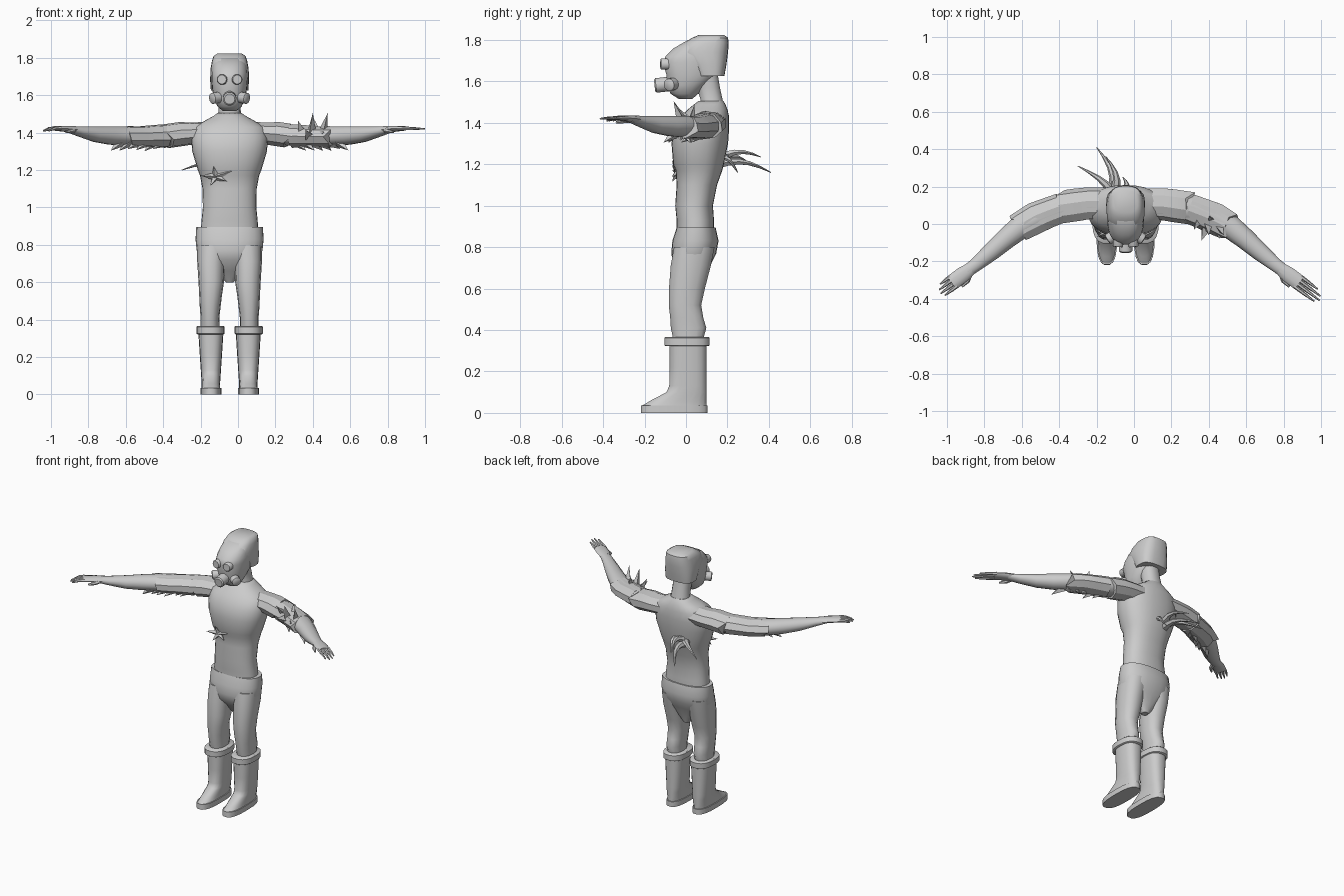
import bpy, bmesh, math, random
from mathutils import Vector

random.seed(4)
CX = -0.045          # body centreline


def finish(name, bm, smooth=40):
    bmesh.ops.recalc_face_normals(bm, faces=bm.faces)
    me = bpy.data.meshes.new(name)
    bm.to_mesh(me)
    bm.free()
    ob = bpy.data.objects.new(name, me)
    bpy.context.collection.objects.link(ob)
    bpy.ops.object.select_all(action='DESELECT')
    ob.select_set(True)
    bpy.context.view_layer.objects.active = ob
    if smooth:
        bpy.ops.object.shade_smooth_by_angle(angle=math.radians(smooth))
    return ob


def skin(name, loops, smooth=40):
    # bridge successive closed loops and cap both ends
    bm = bmesh.new()
    rings = [[bm.verts.new(p) for p in lp] for lp in loops]
    n = len(rings[0])
    for a, b in zip(rings, rings[1:]):
        for i in range(n):
            j = (i + 1) % n
            bm.faces.new((a[i], a[j], b[j], b[i]))
    bm.faces.new(rings[0])
    bm.faces.new(rings[-1])
    return finish(name, bm, smooth)


def power(v, e):
    return math.copysign(abs(v) ** (2 / e), v)


def stack(name, rows, cx=0, e=2.3, n=20, smooth=40):
    # horizontal sections: (z, half width, y front, y back[, centre x])
    loops = []
    for z, hx, y0, y1, *c in rows:
        c = c[0] if c else cx
        loops.append([(CX + c + hx * power(math.cos(t), e),
                       (y0 + y1) / 2 + (y1 - y0) / 2 * power(math.sin(t), e), z)
                      for t in (2 * math.pi * i / n for i in range(n))])
    return skin(name, loops, smooth)


def tube(name, path, side=1, n=12, smooth=40, jag=0):
    # path rows: (x, y, z, half width, half height); side mirrors about centreline
    pts = [Vector((CX + side * p[0], p[1], p[2])) for p in path]
    loops = []
    for i, p in enumerate(pts):
        d = (pts[min(i + 1, len(pts) - 1)] - pts[max(i - 1, 0)]).normalized()
        s = d.cross(Vector((0, 0, 1))).normalized()
        u = s.cross(d)
        w, h = path[i][3:]
        end = i == len(pts) - 1
        loops.append([p + s * w * math.cos(t) + u * h * math.sin(t)
                      + d * (random.uniform(-jag, jag) if end else 0)
                      for t in (2 * math.pi * k / n for k in range(n))])
    return skin(name, loops, smooth)


def disc(name, a, b, r0, r1, n=14):
    # round fitting between two points
    a, b = Vector(a) + Vector((CX, 0, 0)), Vector(b) + Vector((CX, 0, 0))
    q = (b - a).to_track_quat('Z', 'Y')
    ring = lambda c, r: [c + q @ Vector((r * math.cos(t), r * math.sin(t), 0))
                         for t in (2 * math.pi * i / n for i in range(n))]
    return skin(name, [ring(a, r0), ring(b, r0), ring(b + (b - a) * 0.08, r1)])


def spike(name, base, tip, r, n=4):
    base, tip = Vector(base), Vector(tip)
    q = (tip - base).to_track_quat('Z', 'Y')
    bm = bmesh.new()
    vs = [bm.verts.new(base + q @ Vector((r * math.cos(t), r * math.sin(t), 0)))
          for t in (2 * math.pi * i / n for i in range(n))]
    top = bm.verts.new(tip)
    for i in range(n):
        bm.faces.new((vs[i], vs[(i + 1) % n], top))
    bm.faces.new(vs)
    return finish(name, bm, 0)


# torso and neck
stack("torso", [(.86, .155, -.045, .135), (.93, .15, -.045, .135), (1.0, .143, -.052, .13),
                (1.1, .145, -.045, .15), (1.17, .158, -.05, .175), (1.2, .17, -.062, .183),
                (1.3, .2, -.07, .203), (1.37, .205, -.06, .208), (1.43, .19, -.025, .208),
                (1.465, .13, .01, .2), (1.49, .085, .04, .19), (1.505, .065, .06, .18)], n=28)
stack("neck", [(1.45, .075, .05, .19), (1.51, .06, .07, .178), (1.57, .058, .05, .165),
               (1.66, .06, .02, .15)], n=14)

# trousers: hips and two legs
stack("trouser_hips", [(.895, .178, -.045, .143), (.83, .182, -.066, .157), (.77, .176, -.071, .146),
                       (.72, .155, -.062, .122), (.66, .08, -.01, .095), (.60, .02, .03, .075)], n=24)
for s, tag in ((-1, "right"), (1, "left")):
    stack("trouser_leg_" + tag, [
        (.80, .085, -.06, .14, s * .09), (.71, .074, -.076, .122, s * .099), (.6, .068, -.084, .093, s * .098),
        (.52, .06, -.085, .075, s * .102), (.46, .055, -.078, .085, s * .104),
        (.41, .05, -.075, .1, s * .105), (.34, .05, -.06, .08, s * .105)], n=14)
    # boots
    stack("boot_" + tag, [
        (.036, .05, -.212, .1), (.058, .049, -.175, .1), (.1, .052, -.095, .1),
        (.13, .054, -.082, .1), (.22, .06, -.08, .1), (.33, .067, -.08, .1)], s * .1, 2.6, 18)
    stack("boot_sole_" + tag, [(0, .056, -.22, .106), (.036, .056, -.218, .106)], s * .1, 2.7, 18)
    stack("boot_cuff_" + tag, [(.322, .07, -.1, .11), (.326, .076, -.106, .116),
                               (.362, .076, -.106, .116), (.367, .07, -.1, .11)], s * .102, 2.4, 18)

# head, mask and hood
stack("face_mask", [(1.515, .035, -.035, .03), (1.54, .065, -.075, .06), (1.58, .082, -.095, .1),
                    (1.63, .093, -.095, .15), (1.69, .098, -.112, .16), (1.72, .097, -.1, .17),
                    (1.76, .092, -.06, .18), (1.8, .083, .01, .18)], n=22)
stack("hood", [(1.625, .1, .05, .185), (1.68, .104, .02, .195), (1.74, .102, -.04, .203),
               (1.785, .094, -.01, .206), (1.81, .085, .03, .203), (1.823, .065, .06, .185)], e=2.8, n=24)
disc("mask_snout", (0, -.06, 1.59), (0, -.145, 1.58), .036, .028)
for s, tag in ((-1, "right"), (1, "left")):
    disc("eye_lens_" + tag, (s * .036, -.06, 1.683), (s * .041, -.118, 1.684), .028, .024)
    disc("mask_filter_" + tag, (s * .045, -.05, 1.59), (s * .092, -.082, 1.583), .03, .024)

# arms, sleeves, wraps and hands
for s, tag, reach in ((-1, "right", .6), (1, "left", 1.0)):
    tube("arm_" + tag, [
        (.1, .11, 1.405, .08, .05), (.24, .105, 1.393, .08, .058), (.36, .08, 1.385, .075, .057),
        (.47, .035, 1.383, .07, .05), (.56, -.015, 1.382, .064, .053), (.64, -.08, 1.385, .056, .05),
        (.72, -.15, 1.392, .048, .042), (.80, -.217, 1.406, .037, .028),
        (.86, -.262, 1.418, .033, .018)], s, 14)
    tube("sleeve_" + tag, [
        (.08, .11, 1.4, .085, .06), (.2, .108, 1.395, .088, .06), (.26, .1, 1.392, .09, .066),
        (.33, .09, 1.382, .09, .066)], s, 9, 25, .03)
    tube("arm_wrap_" + tag, [
        (.34, .085, 1.382, .082, .064), (.42, .055, 1.38, .084, .06), (.48, .03, 1.378, .088, .056),
        (.56, -.015, 1.378, .08, .058)], s, 9, 25, .035)
    # ragged strips under the forearm
    for k in range(6):
        x = .36 + k * .045
        y = .07 - k * .025
        spike("torn_strip_%s_%d" % (tag, k), (CX + s * x, y, 1.35),
              (CX + s * (x + .05), y - random.uniform(-.03, .07), 1.295 + random.uniform(0, .02)), .03)
    # palm, four fingers, thumb
    d, p = Vector((.8, -.6, 0)), Vector((.6, .8, 0))
    tube("palm_" + tag, [(.83, -.24, 1.415, .034, .02), (.87, -.27, 1.42, .042, .017),
                         (.93, -.315, 1.423, .042, .013)], s, 10)
    for k in range(4):
        a = Vector((.92, -.308, 1.423)) + p * (.032 - .021 * k)
        length = (.11, .145, .155, .135)[k] * reach
        b, c = a + d * length * .5, a + d * length
        tube("finger_%s_%d" % (tag, k), [(*a, .011, .011), (b.x, b.y, 1.422, .009, .009),
             (c.x, c.y, 1.42 if reach == 1 else 1.41, .004, .004)], s, 6)
    tube("thumb_" + tag, [(.835, -.265, 1.412, .018, .014), (.845, -.305, 1.408, .013, .012),
                          (.875, -.335, 1.402, .006, .006)], s, 6)

# crystal shards on the left arm
for k, (x, y, dx, dy, h) in enumerate([(.35, .03, -.03, -.06, .08), (.39, .0, .01, -.06, .12),
                                       (.42, .02, -.02, .02, .1), (.45, -.01, .03, -.05, .12),
                                       (.38, -.02, -.02, -.07, .03), (.43, -.02, .03, -.06, .02)]):
    spike("arm_shard_%d" % k, (x, y, 1.385), (x + dx, y + dy, 1.385 + h), .032, 3)

# curved claws bursting from the back
for k, (tx, ty, tz) in enumerate([(-.2, .41, 1.16), (-.3, .31, 1.2), (-.15, .36, 1.235), (-.06, .25, 1.16)]):
    a = Vector((-.11 + .02 * (k == 3), .15, 1.2 + .012 * k))
    t = Vector((tx, ty, tz))
    rows = []
    for i in range(6):
        f = i / 5
        q = a.lerp(t, f) + Vector((.035, 0, .03)) * math.sin(math.pi * f)
        rows.append((q.x - CX, q.y, q.z, .03 * (1 - f) + .002, .022 * (1 - f) + .002))
    tube("back_claw_%d" % k, rows, 1, 6, 30)

# torn wound flaps on the front of the ribs
for k, (x, z) in enumerate([(-.2, 1.17), (-.15, 1.115), (-.03, 1.195), (-.06, 1.14), (-.13, 1.22)]):
    spike("rib_flap_%d" % k, (-.12, -.035, 1.165), (x, -.068, z), .022, 4)
